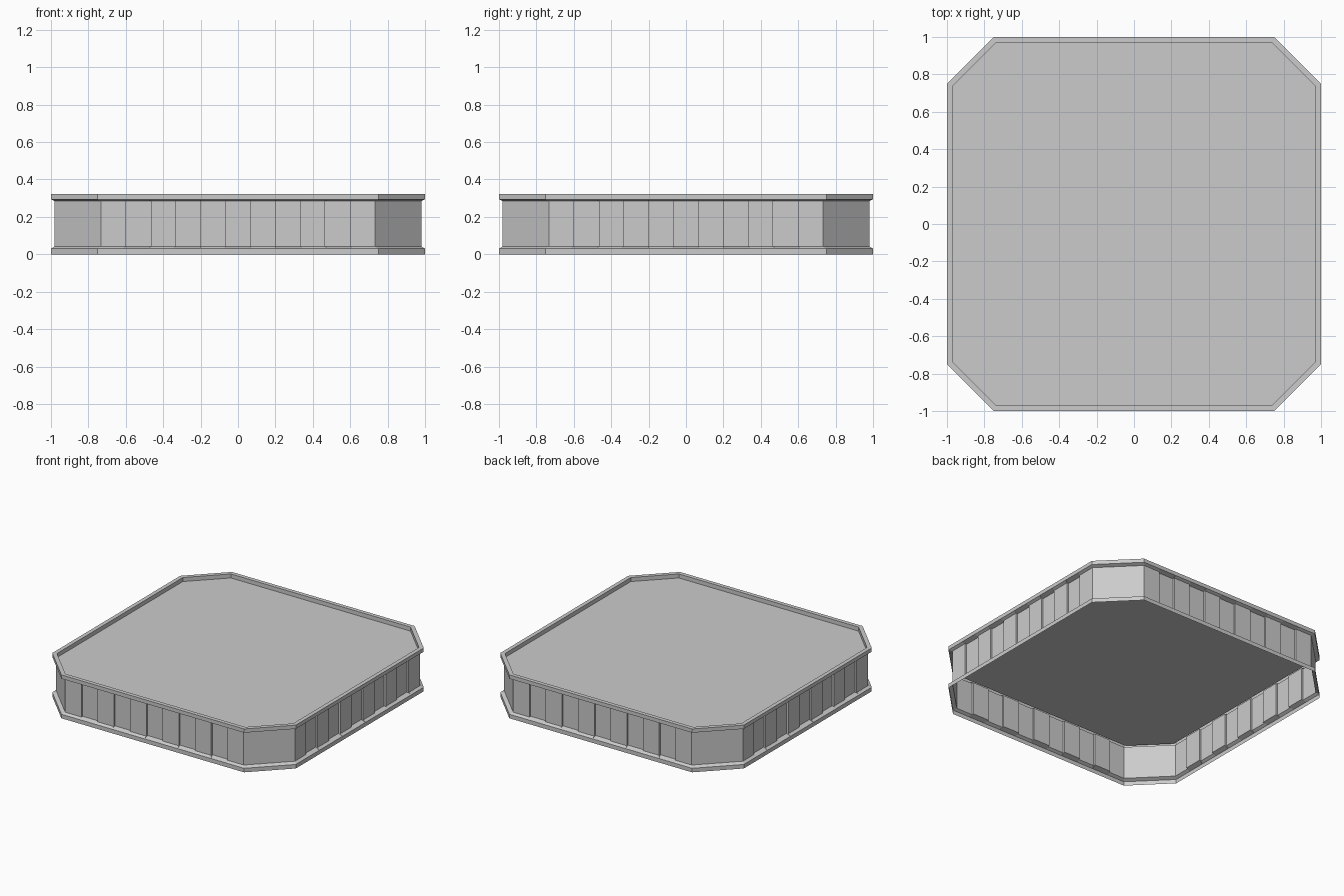
import bpy, bmesh
from mathutils import Matrix, Vector
from math import pi

if "Cube" in bpy.data.objects:
    bpy.data.objects.remove(bpy.data.objects["Cube"])

PANELS = 11       # upright panels on each long side
STEP = 0.014      # set-back of every second panel


def outline(half, corner, step=0.0):
    """Chamfered square outline (counter-clockwise), optionally with stepped panels."""
    side = []
    for i in range(PANELS):
        y = -half + (step if i % 2 else 0.0)
        for j in (i, i + 1):
            side.append(Vector((-corner + 2 * corner * j / PANELS, y, 0)))
    return [Matrix.Rotation(k * pi / 2, 3, 'Z') @ p for k in range(4) for p in side]


def plain(half):
    """Plain outline with chamfers parallel to the outer one."""
    return outline(half, 1.75 - (1 - half) * 2 ** 0.5 - half)


def loft(name, rings, cap=False):
    """Join matching outlines at given heights with flat quads."""
    bm = bmesh.new()
    loops = [[bm.verts.new((p.x, p.y, z)) for p in pts] for pts, z in rings]
    for a, b in zip(loops, loops[1:]):
        for i in range(len(a)):
            j = (i + 1) % len(a)
            bm.faces.new((a[i], a[j], b[j], b[i]))
    if cap:
        bm.faces.new(loops[-1])
    bmesh.ops.remove_doubles(bm, verts=bm.verts, dist=1e-5)
    # merge the needless points along straight edges
    bmesh.ops.dissolve_limit(bm, angle_limit=0.001, verts=bm.verts, edges=bm.edges)
    me = bpy.data.meshes.new(name)
    bm.to_mesh(me)
    bm.free()
    ob = bpy.data.objects.new(name, me)
    bpy.context.collection.objects.link(ob)
    return ob


outer, inner = plain(1.0), plain(0.97)
wall = outline(0.98, 0.733, STEP)

# flared lip around the open bottom
loft("bottom_rim", [(outer, 0.0), (outer, 0.03), (wall, 0.042)])
# stepped panels and plain corner panels
loft("panel_wall", [(wall, 0.042), (wall, 0.284)])
# flared lip around the top
loft("top_rim", [(wall, 0.284), (outer, 0.294), (outer, 0.322), (inner, 0.322), (inner, 0.292)])
# recessed deck
loft("deck", [(inner, 0.292)], cap=True)
